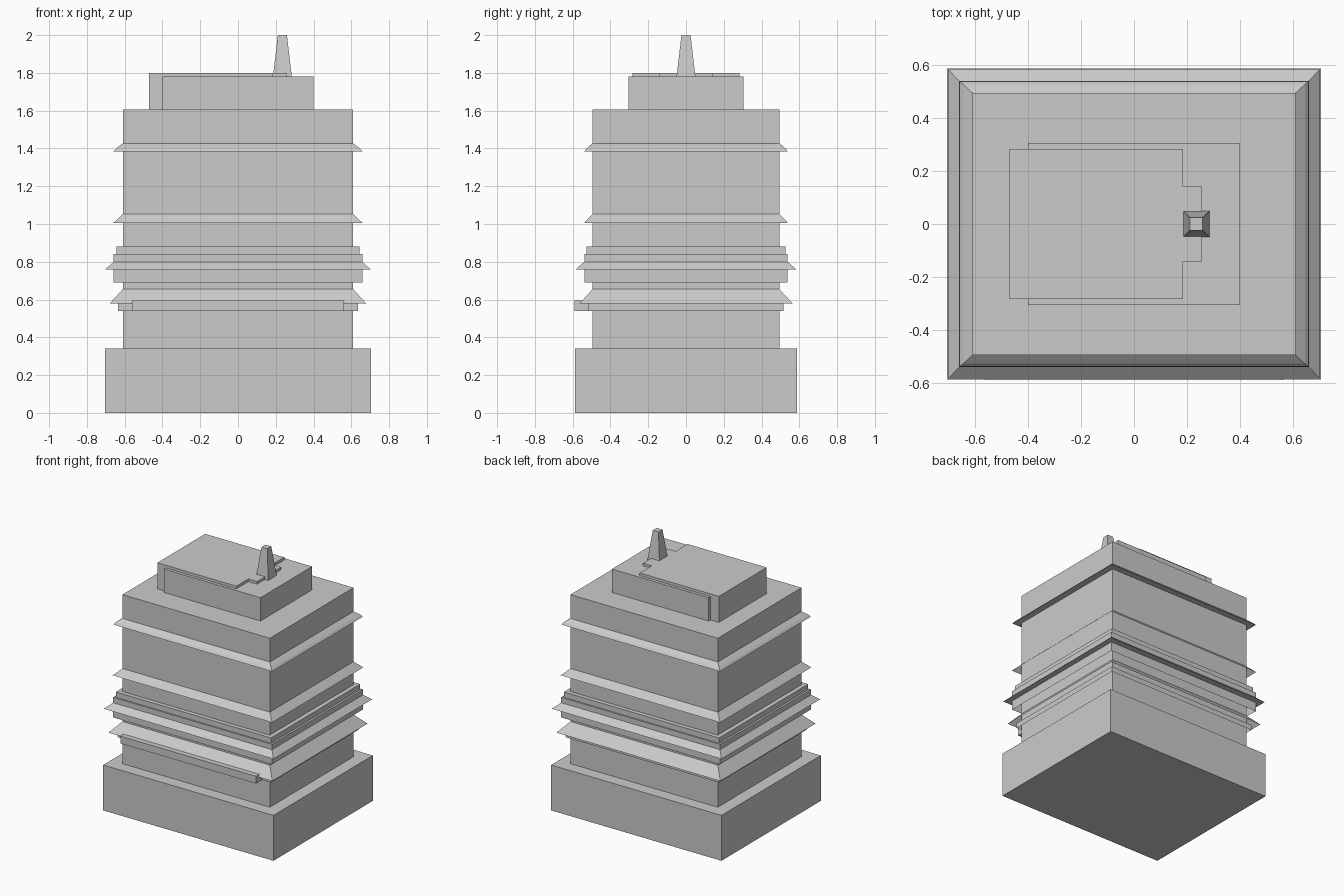
import bpy
import bmesh

cube = bpy.data.objects.get("Cube")
if cube:
    bpy.data.objects.remove(cube, do_unlink=True)

GREY = (0.6, 0.6, 0.6)
mat = bpy.data.materials.new("pale_grey")
mat.use_nodes = True
mat.diffuse_color = (*GREY, 1)
mat.node_tree.nodes["Principled BSDF"].inputs["Base Color"].default_value = (*GREY, 1)


def finish(name, bm):
    mesh = bpy.data.meshes.new(name)
    bm.to_mesh(mesh)
    bm.free()
    mesh.materials.append(mat)
    obj = bpy.data.objects.new(name, mesh)
    bpy.context.scene.collection.objects.link(obj)


def loft(name, levels, top=True, bottom=True, center=(0, 0)):
    """Stack rectangles given as (half width, half depth, height)."""
    bm = bmesh.new()
    cx, cy = center
    corners = ((-1, -1), (1, -1), (1, 1), (-1, 1))
    rings = [[bm.verts.new((cx + sx * hx, cy + sy * hy, z)) for sx, sy in corners]
             for hx, hy, z in levels]
    for low, high in zip(rings, rings[1:]):
        for i in range(4):
            j = (i + 1) % 4
            bm.faces.new((low[i], low[j], high[j], high[i]))
    if bottom:
        bm.faces.new(rings[0][::-1])
    if top:
        bm.faces.new(rings[-1])
    finish(name, bm)


def box(name, hx, hy, z0, z1, bottom=True, center=(0, 0)):
    loft(name, [(hx, hy, z0), (hx, hy, z1)], bottom=bottom, center=center)


def extrude_outline(name, outline, z0, z1):
    bm = bmesh.new()
    face = bm.faces.new([bm.verts.new((x, y, z0)) for x, y in outline])
    new = bmesh.ops.extrude_face_region(bm, geom=[face], use_keep_orig=True)["geom"]
    bmesh.ops.translate(bm, vec=(0, 0, z1 - z0),
                        verts=[g for g in new if isinstance(g, bmesh.types.BMVert)])
    bmesh.ops.recalc_face_normals(bm, faces=bm.faces)
    finish(name, bm)


# Main masses
W, D = 0.61, 0.495
box("podium", 0.705, 0.587, 0, 0.34)
box("tower", W, D, 0.34, 1.605)

# Lower canopy with its fascia and front sign board
box("lower_fascia", 0.635, 0.517, 0.54, 0.58, bottom=False)
loft("lower_canopy", [(0.678, 0.563, 0.58), (W, D, 0.655)], top=False, bottom=False)
box("front_board", 0.562, 0.036, 0.54, 0.595, center=(0, -0.553))

# Middle band with its canopy
box("middle_band", 0.658, 0.538, 0.69, 0.84, bottom=False)
box("middle_band_cap", 0.643, 0.527, 0.84, 0.88, bottom=False)
loft("middle_canopy", [(0.702, 0.584, 0.76), (0.658, 0.538, 0.80)], top=False)

# Upper canopies
loft("upper_canopy", [(0.66, 0.54, 1.005), (W, D, 1.052)], top=False, bottom=False)
loft("top_canopy", [(0.658, 0.538, 1.385), (0.645, 0.527, 1.4), (W, D, 1.427)], top=False)

# Roof block, stepped roof room and mast
box("roof_block", 0.4, 0.305, 1.605, 1.78)
half = [(0.185, 0.283), (0.185, 0.142), (0.257, 0.142)]
outline = [(-0.47, 0.283)] + half + [(x, -y) for x, y in reversed(half)] + [(-0.47, -0.283)]
extrude_outline("roof_room", outline, 1.605, 1.8)
loft("mast", [(0.05, 0.05, 1.78), (0.024, 0.024, 2.0)], center=(0.235, 0))
